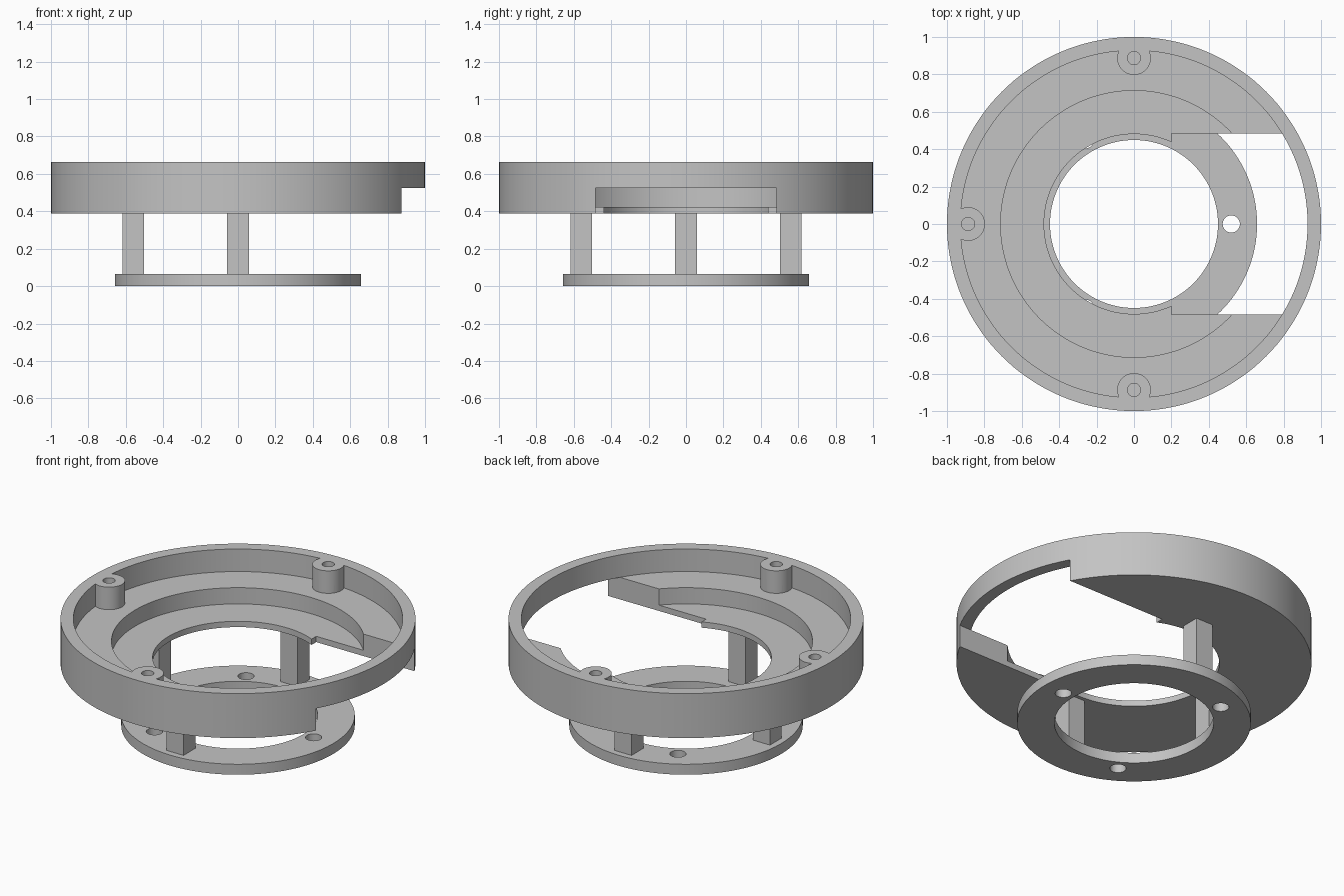
import bpy, bmesh, math
from mathutils import Matrix, Vector

old = bpy.data.objects.get("Cube")
if old:
    bpy.data.objects.remove(old, do_unlink=True)

grey = bpy.data.materials.new("plain_grey")
grey.use_nodes = True
COLOUR = (0.55, 0.55, 0.55, 1)
grey.diffuse_color = COLOUR
grey.node_tree.nodes["Principled BSDF"].inputs["Base Color"].default_value = COLOUR

# Shared heights
PLATE_TOP, BASE, RECESS, FLOOR, RIM = 0.065, 0.387, 0.423, 0.524, 0.664
BOSSES = [(0, 0.887), (0, -0.887), (-0.887, 0)]


def finish(name, bm):
    bmesh.ops.recalc_face_normals(bm, faces=bm.faces)
    mesh = bpy.data.meshes.new(name)
    bm.to_mesh(mesh)
    bm.free()
    mesh.materials.append(grey)
    obj = bpy.data.objects.new(name, mesh)
    bpy.context.collection.objects.link(obj)
    return obj


def lathe(name, profile, steps=144):
    """Revolve a closed (radius, z) outline around the z axis."""
    bm = bmesh.new()
    verts = [bm.verts.new((r, 0, z)) for r, z in profile]
    edges = [bm.edges.new((a, b)) for a, b in zip(verts, verts[1:] + verts[:1])]
    bmesh.ops.spin(bm, geom=verts + edges, cent=(0, 0, 0), axis=(0, 0, 1),
                   angle=2 * math.pi, steps=steps, use_merge=True)
    bmesh.ops.remove_doubles(bm, verts=bm.verts, dist=1e-4)
    return finish(name, bm)


def box(name, low, high):
    low, high = Vector(low), Vector(high)
    bm = bmesh.new()
    bmesh.ops.create_cube(bm, size=1, matrix=Matrix.Translation((low + high) / 2)
                          @ Matrix.Diagonal((high - low).to_4d()))
    return finish(name, bm)


def cylinders(name, centres, radius, z0, z1):
    bm = bmesh.new()
    for x, y in centres:
        bmesh.ops.create_cone(bm, cap_ends=True, segments=40, radius1=radius,
                              radius2=radius, depth=z1 - z0,
                              matrix=Matrix.Translation((x, y, (z0 + z1) / 2)))
    return finish(name, bm)


def combine(obj, tool, operation):
    mod = obj.modifiers.new(operation.title(), "BOOLEAN")
    mod.object, mod.operation, mod.solver = tool, operation, "EXACT"
    bpy.context.view_layer.objects.active = obj
    bpy.ops.object.modifier_apply(modifier=mod.name)
    bpy.data.objects.remove(tool, do_unlink=True)


def smooth(obj):
    bpy.ops.object.select_all(action="DESELECT")
    obj.select_set(True)
    bpy.context.view_layer.objects.active = obj
    bpy.ops.object.shade_smooth_by_angle(angle=math.radians(30))


# Stepped dish with a raised rim, open on the left side under the rim
dish = lathe("dish", [(1, BASE), (1, RIM), (0.928, RIM), (0.928, FLOOR),
                      (0.713, FLOOR), (0.713, RECESS), (0.481, RECESS), (0.481, BASE)])
combine(dish, box("slot_cutter", (0.2, -0.483, 0.3), (1.2, 0.483, FLOOR)), "DIFFERENCE")

# Screw bosses, flush with the rim and drilled from above
combine(dish, cylinders("bosses", BOSSES, 0.09, FLOOR - 0.03, RIM), "UNION")
combine(dish, cylinders("boss_drill", BOSSES, 0.035, FLOOR, RIM + 0.1), "DIFFERENCE")
smooth(dish)

# Lower mounting ring with three through holes
ring = lathe("mounting_ring", [(0.658, 0), (0.658, PLATE_TOP), (0.449, PLATE_TOP), (0.449, 0)])
holes = [(0.52 * math.cos(a), 0.52 * math.sin(a))
         for a in (math.radians(120 * i) for i in range(3))]
combine(ring, cylinders("ring_drill", holes, 0.046, -0.1, 0.2), "DIFFERENCE")
smooth(ring)

# Square posts joining the ring to the dish
HALF = 0.058
for name, x, y in (("back_post", 0, 0.56), ("front_post", 0, -0.56), ("right_post", -0.56, 0)):
    box(name, (x - HALF, y - HALF, PLATE_TOP - 0.01), (x + HALF, y + HALF, BASE + 0.01))
